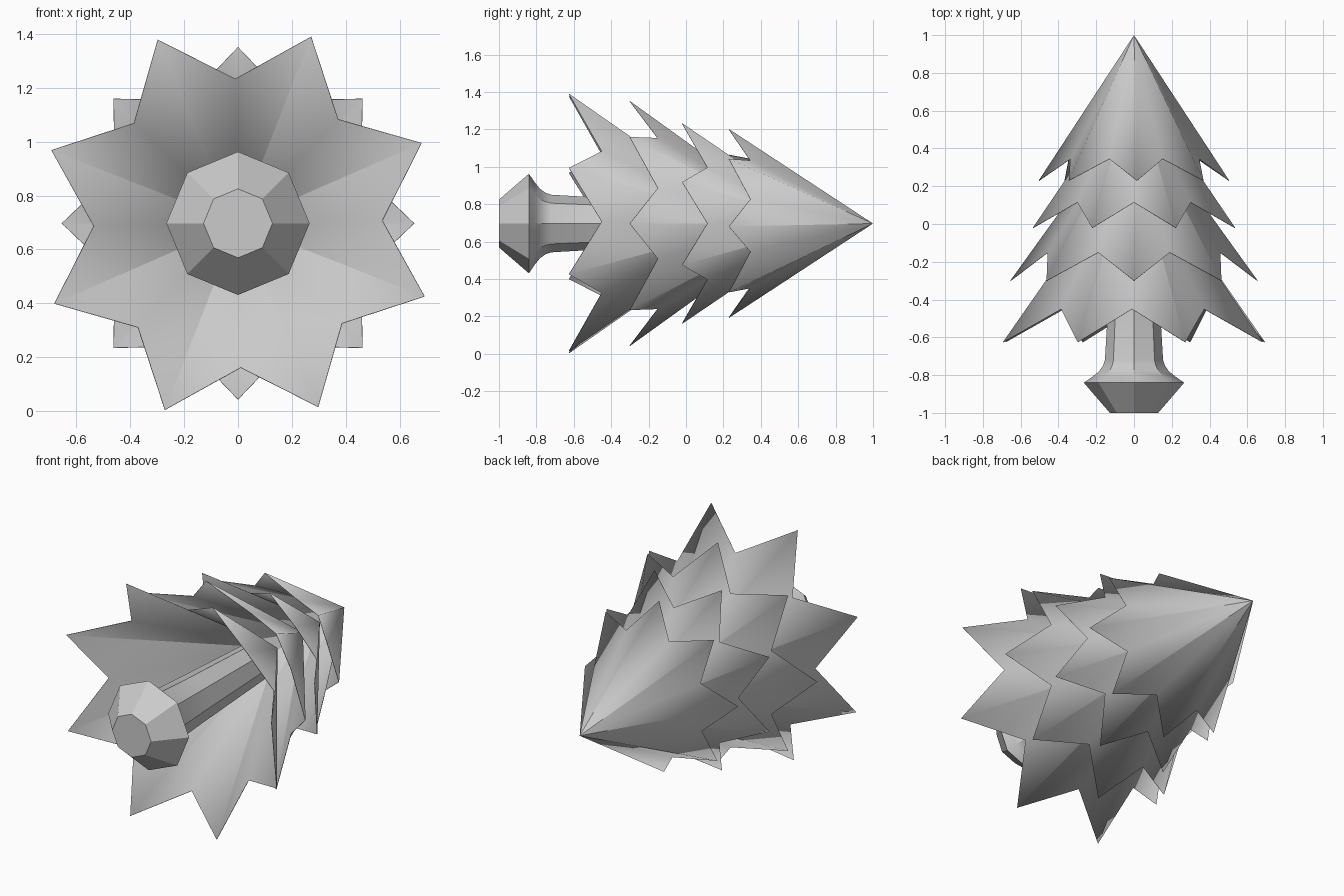
import bpy, bmesh, math
from mathutils import Vector

cube = bpy.data.objects.get("Cube")
if cube:
    bpy.data.objects.remove(cube, do_unlink=True)

AXIS_Z = 0.697
SIDES = 8

grey = bpy.data.materials.new("light grey")
grey.use_nodes = True
colour = (0.6, 0.6, 0.6, 1)
grey.diffuse_color = colour
grey.node_tree.nodes["Principled BSDF"].inputs["Base Color"].default_value = colour


def polar(radius, y, degrees):
    """Point around the lying tree's axis, angle measured from +x towards +z."""
    a = math.radians(degrees)
    return Vector((radius * math.cos(a), y, AXIS_Z + radius * math.sin(a)))


def finish(bm, name):
    bmesh.ops.recalc_face_normals(bm, faces=bm.faces)
    mesh = bpy.data.meshes.new(name)
    bm.to_mesh(mesh)
    bm.free()
    mesh.materials.append(grey)
    obj = bpy.data.objects.new(name, mesh)
    bpy.context.collection.objects.link(obj)
    bpy.ops.object.select_all(action="DESELECT")
    obj.select_set(True)
    bpy.context.view_layer.objects.active = obj
    bpy.ops.object.shade_smooth_by_angle(angle=math.radians(28))
    return obj


def branch_tier(name, apex_y, tip, valley, turn):
    """Hollow cone with a zigzag rim; tip and valley are (radius, y)."""
    bm = bmesh.new()
    apex = bm.verts.new(polar(0, apex_y, 0))
    step = 180 / SIDES
    rim = [bm.verts.new(polar(*(valley if i % 2 else tip), turn + i * step))
           for i in range(2 * SIDES)]
    for i, v in enumerate(rim):
        bm.faces.new((apex, v, rim[(i + 1) % len(rim)]))
    obj = finish(bm, name)
    # paper-thin wall so the hollow underside is a real surface
    shell = obj.modifiers.new("thin wall", "SOLIDIFY")
    shell.thickness = 0.003
    shell.offset = -1


# Branch tiers from the trunk to the tip
branch_tier("lowest_branches", 0.37, (0.745, -0.625), (0.537, -0.45), 23.6)
branch_tier("lower_branches", 0.61, (0.655, -0.30), (0.495, -0.15), 0)
branch_tier("upper_branches", 0.77, (0.58, -0.02), (0.425, 0.115), 22.5)
branch_tier("top_branches", 1.0, (0.505, 0.23), (0.37, 0.345), -1.8)

# Trunk with flared foot: (radius, y) profile swept around the axis
profile = [(0.128, -1), (0.266, -0.84), (0.222, -0.81), (0.185, -0.78),
           (0.164, -0.75), (0.154, -0.72), (0.138, -0.45), (0.11, 0.15)]
bm = bmesh.new()
rings = [[bm.verts.new(polar(r, y, i * 360 / SIDES)) for i in range(SIDES)]
         for r, y in profile]
for low, high in zip(rings, rings[1:]):
    for i in range(SIDES):
        j = (i + 1) % SIDES
        bm.faces.new((low[i], low[j], high[j], high[i]))
bm.faces.new(rings[0])
bm.faces.new(rings[-1])
finish(bm, "trunk")
